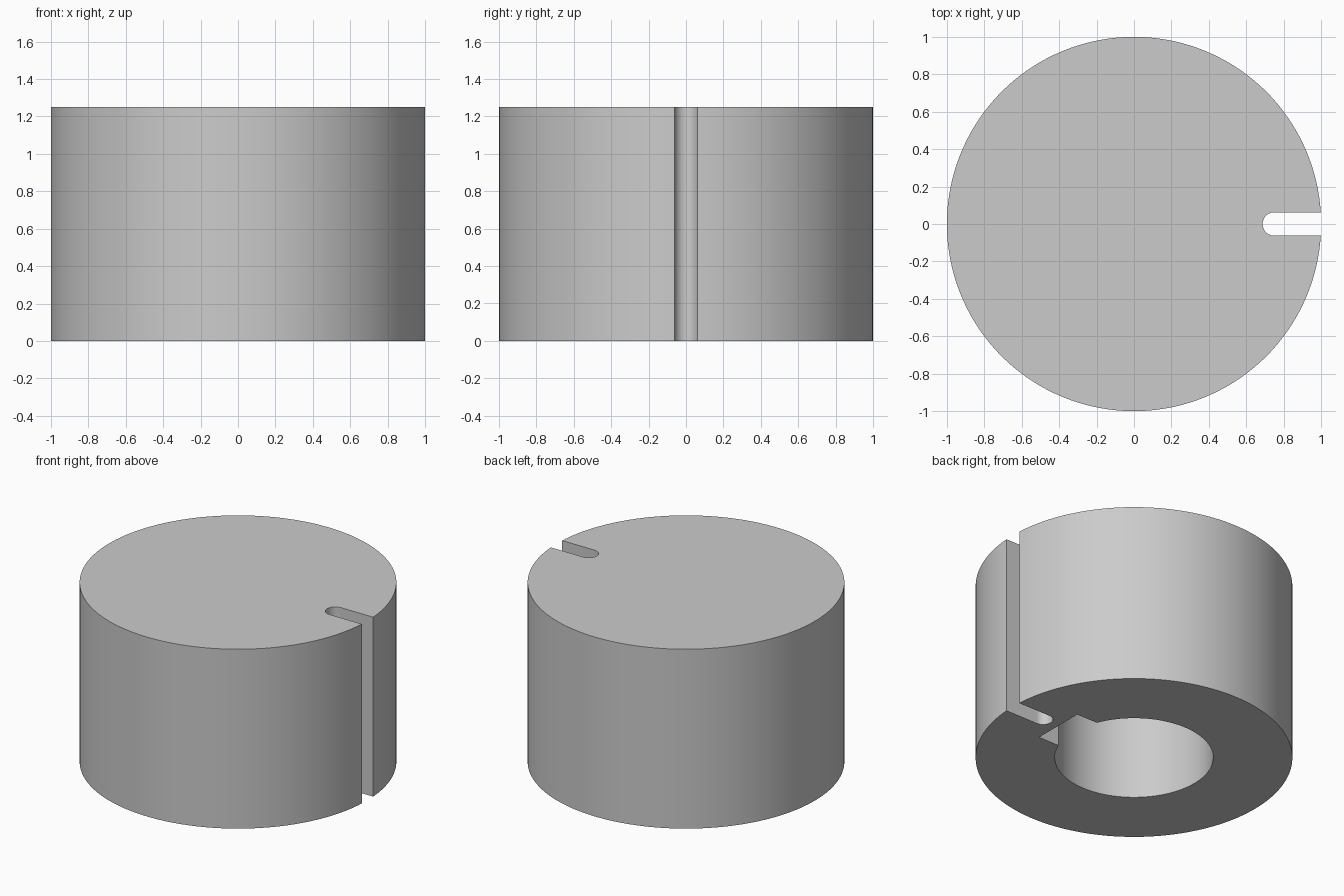
import bpy, bmesh
from math import asin, cos, sin, pi, radians

cube = bpy.data.objects.get("Cube")
if cube:
    bpy.data.objects.remove(cube, do_unlink=True)

HEIGHT, BORE_DEPTH = 1.25, 1.0
RADIUS, BORE_RADIUS = 1.0, 0.5
SLOT_HALF, SLOT_CENTRE = 0.0625, 0.75
KEY_HALF, KEY_END = 0.1875, 0.625


def arc(cx, r, start, end, steps):
    angles = [start + (end - start) * i / steps for i in range(steps + 1)]
    return [(cx + r * cos(a), r * sin(a)) for a in angles]


def wall(bm, profile, top):
    """Raise a closed profile from the base to a closed flat end."""
    low = [bm.verts.new((x, y, 0)) for x, y in profile]
    high = [bm.verts.new((x, y, top)) for x, y in profile]
    n = len(profile)
    for i in range(n):
        j = (i + 1) % n
        bm.faces.new((low[i], low[j], high[j], high[i]))
    bm.faces.new(high)
    return [bm.edges.get((low[i], low[(i + 1) % n])) for i in range(n)]


# Outer outline with a round-ended slot
a = asin(SLOT_HALF / RADIUS)
outer = arc(0, RADIUS, a, 2 * pi - a, 160)
outer += arc(SLOT_CENTRE, SLOT_HALF, 1.5 * pi, 0.5 * pi, 24)

# Blind bore outline with a square keyway
b = asin(KEY_HALF / BORE_RADIUS)
bore = arc(0, BORE_RADIUS, b, 2 * pi - b, 96)
bore += [(KEY_END, -KEY_HALF), (KEY_END, KEY_HALF)]

# Solid body: walls, closed ends, then the ring-shaped underside
bm = bmesh.new()
rim = wall(bm, outer, HEIGHT) + wall(bm, bore, BORE_DEPTH)
bmesh.ops.triangle_fill(bm, edges=rim, use_beauty=True, normal=(0, 0, -1))
bmesh.ops.recalc_face_normals(bm, faces=bm.faces)
mesh = bpy.data.meshes.new("slotted_collar")
bm.to_mesh(mesh)
bm.free()

body = bpy.data.objects.new("slotted_collar", mesh)
bpy.context.collection.objects.link(body)

# Plain grey finish
grey = bpy.data.materials.new("light_grey")
grey.use_nodes = True
colour = (0.6, 0.6, 0.6, 1)
grey.diffuse_color = colour
grey.node_tree.nodes["Principled BSDF"].inputs["Base Color"].default_value = colour
mesh.materials.append(grey)

# Smooth curved walls with crisp rims
bpy.ops.object.select_all(action="DESELECT")
body.select_set(True)
bpy.context.view_layer.objects.active = body
bpy.ops.object.shade_smooth_by_angle(angle=radians(30))
